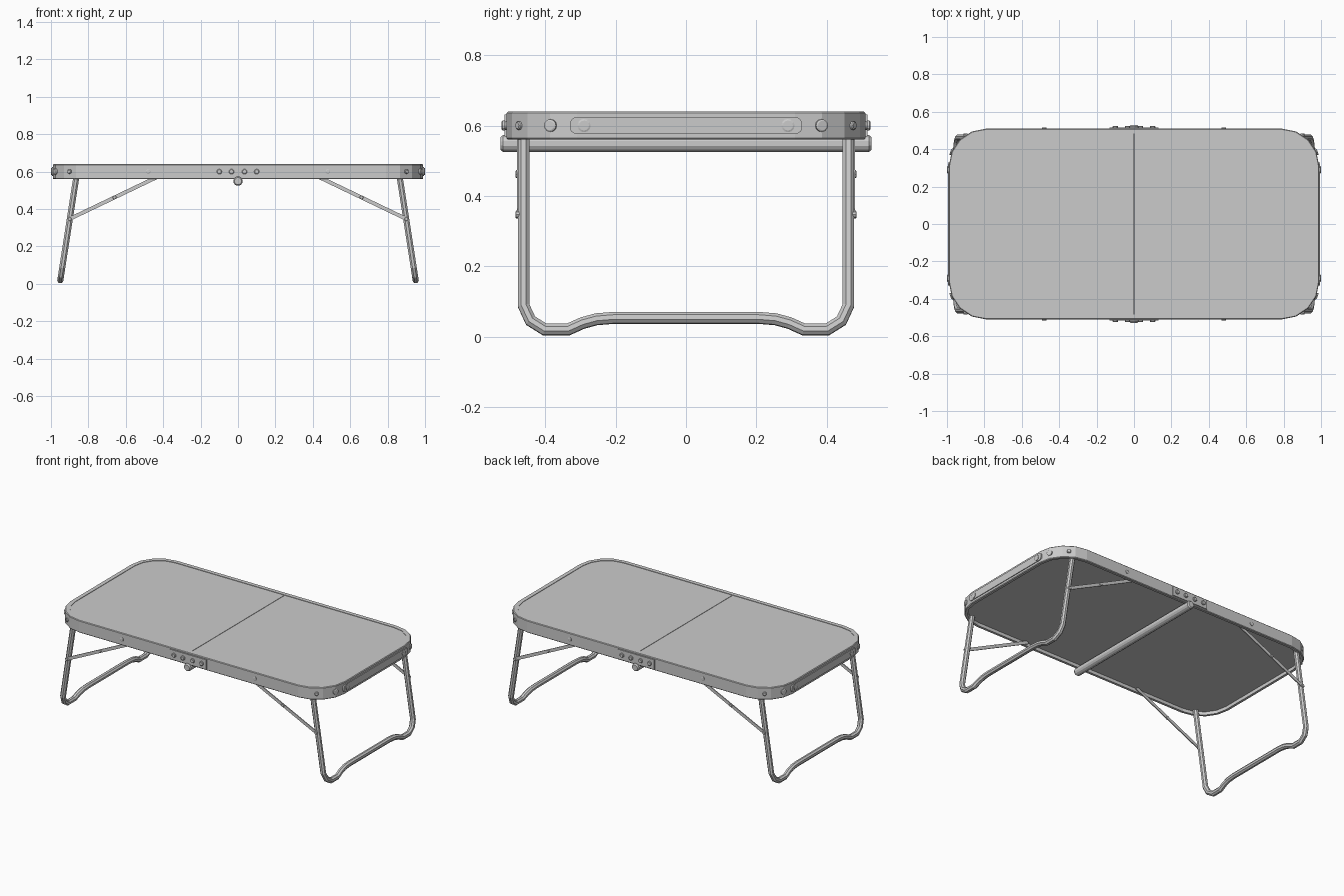
import bpy, bmesh, math
from mathutils import Vector

cube = bpy.data.objects.get("Cube")
if cube:
    bpy.data.objects.remove(cube, do_unlink=True)

grey = bpy.data.materials.new("plain grey")
grey.use_nodes = True
grey.diffuse_color = (0.6, 0.6, 0.6, 1)
grey.node_tree.nodes["Principled BSDF"].inputs["Base Color"].default_value = (0.6, 0.6, 0.6, 1)

HX, HY, TOP, BOTTOM, MID = 0.99, 0.51, 0.64, 0.56, 0.60
RADIUS = 0.20


def finish(name, bm, smooth=None):
    bmesh.ops.recalc_face_normals(bm, faces=bm.faces)
    mesh = bpy.data.meshes.new(name)
    bm.to_mesh(mesh)
    bm.free()
    mesh.materials.append(grey)
    ob = bpy.data.objects.new(name, mesh)
    bpy.context.collection.objects.link(ob)
    if smooth:
        bpy.ops.object.select_all(action='DESELECT')
        ob.select_set(True)
        bpy.context.view_layer.objects.active = ob
        bpy.ops.object.shade_smooth_by_angle(angle=math.radians(smooth))
    return ob


def outline(hx, hy, r, steps=4):
    """Rounded rectangle, counter-clockwise."""
    pts = []
    for q, (sx, sy) in enumerate([(1, 1), (-1, 1), (-1, -1), (1, -1)]):
        for i in range(steps + 1):
            a = math.pi / 2 * (q + i / steps)
            pts.append((sx * (hx - r) + r * math.cos(a), sy * (hy - r) + r * math.sin(a)))
    return pts


def inset_outline(d, **kw):
    return outline(HX - d, HY - d, RADIUS - d, **kw)


def loft(name, rings, closed, smooth=None):
    """Bridge successive rings; either close into a loop or cap both ends."""
    bm = bmesh.new()
    loops = [[bm.verts.new(p) for p in ring] for ring in rings]
    n = len(loops[0])
    pairs = list(zip(loops, loops[1:])) + ([(loops[-1], loops[0])] if closed else [])
    for a, b in pairs:
        for i in range(n):
            j = (i + 1) % n
            bm.faces.new((a[i], a[j], b[j], b[i]))
    if not closed:
        bm.faces.new(loops[0])
        bm.faces.new(loops[-1])
    return finish(name, bm, smooth)


def disc(name, centre, normal, r, depth, sides=12):
    """Short domed stud standing along a normal."""
    rot = Vector(normal).to_track_quat('Z', 'Y')
    rings = [[Vector(centre) + rot @ Vector((k * r * math.cos(t), k * r * math.sin(t), h))
              for t in (2 * math.pi * i / sides for i in range(sides))]
             for k, h in ((1, -0.005), (1, depth * 0.7), (0.75, depth))]
    return loft(name, rings, False)


def tube(name, pts, r, sides=8):
    """Sweep a regular polygon along a planar path with mitred bends."""
    pts = [Vector(p) for p in pts]
    normal = next(n for n in ((pts[1] - pts[0]).cross(p - pts[0]) for p in pts[2:]) if n.length > 1e-5)
    normal.normalize()
    rings = []
    for i, p in enumerate(pts):
        before = (p - pts[i - 1]).normalized() if i else None
        after = (pts[i + 1] - p).normalized() if i < len(pts) - 1 else None
        t = ((before or after) + (after or before)).normalized()
        side = normal.cross(t) / t.dot(before or after)
        rings.append([p + r * (math.cos(a) * side + math.sin(a) * normal)
                      for a in (2 * math.pi * (k + 0.5) / sides for k in range(sides))])
    return loft(name, rings, False)


def box(name, centre, size, rot_y=0):
    bm = bmesh.new()
    bmesh.ops.create_cube(bm, size=1)
    bmesh.ops.scale(bm, vec=size, verts=bm.verts)
    ob = finish(name, bm)
    ob.location = centre
    ob.rotation_euler.y = rot_y
    return ob


# Edge frame: a profile (inset, height) swept round the rounded rectangle
profile = [(0.004, BOTTOM), (0, BOTTOM + 0.004), (0, TOP - 0.004), (0.004, TOP),
           (0.03, TOP), (0.03, TOP - 0.006), (0.02, BOTTOM + 0.02), (0.02, BOTTOM)]
loft("edge_frame", [[(x, y, z) for x, y in inset_outline(d)] for d, z in profile], True)

# Two folding boards with a fine seam between them
for name, side in (("left_board", 1), ("right_board", -1)):
    half = [(max(x * side, 0.0015) * side, y) for x, y in inset_outline(0.022)]
    bm = bmesh.new()
    edge = [p for p in half if p[0] * side > 0.01]
    ymax = HY - 0.022
    if side > 0:
        k = next(i for i in range(len(edge)) if edge[i][1] < 0)
        edge = edge[k:] + edge[:k]
    edge += [(0.0015 * side, side * ymax), (0.0015 * side, -side * ymax)]
    face = bm.faces.new([bm.verts.new((x, y, TOP - 0.003)) for x, y in edge])
    res = bmesh.ops.extrude_face_region(bm, geom=[face])
    down = [v for v in res["geom"] if isinstance(v, bmesh.types.BMVert)]
    bmesh.ops.translate(bm, vec=(0, 0, -0.057), verts=down)
    finish(name, bm)

# Round cross bar under the seam, with chamfered ends
bar = [(-0.528, 0.019), (-0.52, 0.025), (0.52, 0.025), (0.528, 0.019)]
loft("cross_bar", [[(r * math.cos(a), y, 0.549 + r * math.sin(a))
                    for a in (math.pi * (k + 0.5) / 6 for k in range(12))] for y, r in bar], False)

# Leg loops: half path (across, height) mirrored, leaning outwards
half_leg = [(0.462, 0.60), (0.462, 0.088), (0.442, 0.045), (0.402, 0.02),
            (0.335, 0.02), (0.295, 0.038), (0.255, 0.049), (0.205, 0.053)]
path = half_leg + [(-y, z) for y, z in reversed(half_leg)]
for name, sx in (("left", 1), ("right", -1)):
    tube(name + "_leg_loop", [(sx * (0.953 - 0.155 * z), y, z) for y, z in path], 0.0175)
    for place, sy in (("back", 1), ("front", -1)):
        tag = f"{name}_{place}_"
        # Folding brace and its pins
        a, b = Vector((0.90, 0, 0.347)), Vector((0.42, 0, 0.577))
        mid, run = (a + b) / 2, b - a
        box(tag + "brace", (sx * mid.x, sy * 0.477, mid.z), (run.length, 0.006, 0.02),
            sx * math.atan2(-run.z, run.x))
        for pin, t in (("leg_pin", 0), ("brace_pin", 0.5)):
            p = a.lerp(b, t)
            disc(tag + pin, (sx * p.x, sy * 0.478, p.z), (0, sy, 0), 0.011, 0.007, 8)
        # Studs on the frame
        disc(tag + "side_stud", (sx * 0.48, sy * HY, MID), (0, sy, 0), 0.012, 0.006)
        c, s = math.cos(math.radians(56.25)), math.sin(math.radians(56.25))
        disc(tag + "corner_stud", (sx * (HX - RADIUS + 0.196 * c), sy * (HY - RADIUS + 0.196 * s), MID),
             (sx * c, sy * s, 0), 0.012, 0.009)
        c, s = math.cos(math.radians(21)), math.sin(math.radians(21))
        disc(tag + "end_stud", (sx * (HX - RADIUS + 0.197 * c), sy * 0.385, MID),
             (sx * c, sy * s, 0), 0.018, 0.008)
        disc(tag + "handle_stud", (sx * (HX + 0.004), sy * 0.29, MID), (sx, 0, 0), 0.019, 0.006)
    # Carry handle: a strip with rounded ends flat on the end of the frame
    strip = outline(0.33, 0.0235, 0.018)
    loft(name + "_handle", [[(sx * x, y, MID + z) for y, z in strip]
                            for x in (HX - 0.004, HX + 0.005)], False)

# Hinge plates with four studs on both long sides
for place, sy in (("back", 1), ("front", -1)):
    for name, sx in (("left", 1), ("right", -1)):
        box(f"{place}_{name}_hinge_plate", (sx * 0.0665, sy * (HY + 0.002), MID), (0.131, 0.008, 0.062))
        for i, x in enumerate((0.035, 0.1)):
            disc(f"{place}_{name}_hinge_stud_{i + 1}", (sx * x, sy * (HY + 0.005), MID),
                 (0, sy, 0), 0.014, 0.01)
